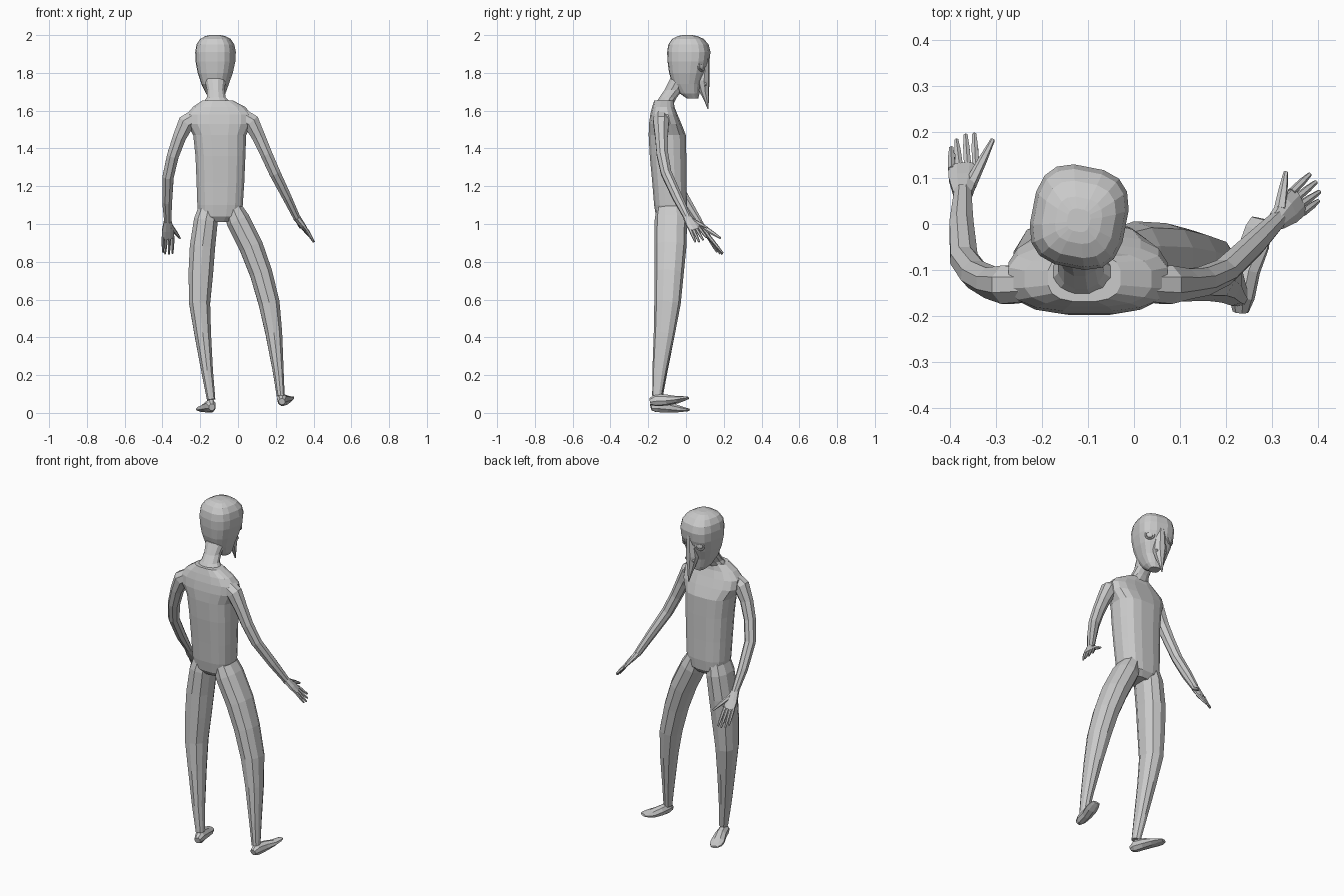
import bpy, bmesh
from math import sin, cos, pi, radians, copysign
from mathutils import Vector, Matrix


def loft(name, rings, sides=8, ref=(1, 0, 0), power=1.0, level=False, xf=None):
    """Skin rings (x, y, z, rx, ry); rings lie level or square to the path."""
    bm = bmesh.new()
    pts = [Vector(r[:3]) for r in rings]
    loops = []
    for i, r in enumerate(rings):
        t = pts[min(i + 1, len(pts) - 1)] - pts[max(i - 1, 0)]
        t = Vector((0, 0, 1)) if level else t.normalized()
        s = Vector(ref)
        s = (s - t * t.dot(s)).normalized()
        u = t.cross(s)
        loop = []
        for k in range(sides):
            a = 2 * pi * (k + 0.5) / sides
            c, d = cos(a), sin(a)
            c = copysign(abs(c) ** power, c)
            d = copysign(abs(d) ** power, d)
            loop.append(bm.verts.new(pts[i] + s * c * r[3] + u * d * r[4]))
        loops.append(loop)
    for a, b in zip(loops, loops[1:]):
        for k in range(sides):
            j = (k + 1) % sides
            bm.faces.new((a[k], a[j], b[j], b[k]))
    bm.faces.new(loops[0][::-1])
    bm.faces.new(loops[-1])
    bmesh.ops.recalc_face_normals(bm, faces=bm.faces)
    if xf:
        bm.transform(xf)
    me = bpy.data.meshes.new(name)
    bm.to_mesh(me)
    bm.free()
    ob = bpy.data.objects.new(name, me)
    bpy.context.collection.objects.link(ob)
    return ob


def hand(side, wrist, palm_end, width_dir, tips, thumb):
    """Flat palm, four fingers and a thumb; width_dir points to the thumb side."""
    w, p, d = Vector(wrist), Vector(palm_end), Vector(width_dir).normalized()
    m = w.lerp(p, 0.55)
    loft(side + "_palm", [(*w, .022, .02), (*m, .034, .016), (*p, .035, .011)], 8, d)
    for i, tip in enumerate(tips):
        base = p + d * (-.026 + i * .0175) - (p - w) * .08
        tip = Vector(tip)
        mid = base.lerp(tip, .6)
        loft(f"{side}_finger_{i + 1}",
             [(*base, .009, .01), (*mid, .008, .008), (*tip, .005, .005)], 6, d)
    b = w.lerp(p, .3) + d * .015
    t = Vector(thumb)
    loft(side + "_thumb", [(*b, .014, .014), (*b.lerp(t, .55), .011, .01),
                           (*t, .005, .005)], 6, (.3, .5, 1))


# torso, running up into the shoulders
loft("torso", [
    (-.10, -.08, 1.01, .07, .055), (-.098, -.08, 1.04, .112, .08),
    (-.095, -.082, 1.10, .122, .088), (-.093, -.088, 1.22, .128, .092),
    (-.093, -.095, 1.36, .134, .098), (-.097, -.099, 1.47, .142, .1),
    (-.10, -.11, 1.53, .175, .087), (-.10, -.117, 1.58, .175, .073),
    (-.10, -.12, 1.62, .14, .06), (-.108, -.117, 1.655, .08, .052)],
    16, power=.72, level=True)

# neck leaning forward
loft("neck", [
    (-.11, -.118, 1.63, .085, .05), (-.115, -.095, 1.67, .052, .048),
    (-.118, -.065, 1.71, .048, .05), (-.12, -.03, 1.77, .06, .055)],
    12, level=True)

# head: boxy cranium with narrow jaw, turned a little
turn = Matrix.Translation((-.12, .01, 0)) @ Matrix.Rotation(radians(-11), 4, 'Z')
loft("head", [
    (0, .025, 1.665, .03, .03), (0, .01, 1.69, .05, .05),
    (0, -.005, 1.74, .07, .075), (0, -.002, 1.80, .09, .095),
    (0, .003, 1.86, .102, .108), (0, .005, 1.91, .104, .112),
    (0, .003, 1.95, .097, .104), (0, 0, 1.98, .078, .082),
    (0, -.002, 1.995, .05, .05), (0, -.002, 2.0, .025, .025)],
    16, power=.7, level=True, xf=turn)

# long pointed nose hanging below the chin
loft("nose", [
    (0, .095, 1.90, .018, .018), (0, .09, 1.84, .03, .026),
    (0, .08, 1.76, .04, .037), (0, .088, 1.70, .024, .026),
    (0, .101, 1.65, .011, .012), (0, .108, 1.61, .003, .003)],
    8, level=True, xf=turn)

# eyes and nostrils, mirrored across the face
for s, side in ((-1, "left"), (1, "right")):
    face = turn @ Matrix.Translation((s * .062, .085, 1.835)) \
        @ Matrix.Rotation(radians(-s * 30), 4, 'Z') @ Matrix.Rotation(radians(-90), 4, 'X')
    bpy.ops.mesh.primitive_torus_add(major_segments=14, minor_segments=6,
                                     major_radius=.024, minor_radius=.005)
    bpy.context.object.name = side + "_eye_rim"
    bpy.context.object.matrix_world = face
    bpy.ops.mesh.primitive_uv_sphere_add(segments=12, ring_count=6, radius=.02)
    bpy.context.object.name = side + "_eye"
    bpy.context.object.matrix_world = face @ Matrix.Diagonal((1, 1, .5, 1))
    bpy.ops.mesh.primitive_uv_sphere_add(segments=8, ring_count=6, radius=.009)
    bpy.context.object.name = side + "_nostril"
    bpy.context.object.matrix_world = turn @ Matrix.Translation((s * .026, .098, 1.74))

# arms
loft("left_arm", [
    (-.21, -.13, 1.575, .04, .045), (-.275, -.132, 1.535, .045, .048),
    (-.31, -.128, 1.46, .036, .038), (-.345, -.11, 1.36, .033, .034),
    (-.37, -.075, 1.25, .03, .032), (-.375, 0, 1.12, .029, .028),
    (-.372, .07, 1.01, .02, .02)], 8, (0, 1, 0))
loft("right_arm", [
    (.01, -.13, 1.575, .04, .045), (.07, -.132, 1.54, .045, .048),
    (.11, -.13, 1.46, .036, .038), (.15, -.125, 1.37, .033, .034),
    (.195, -.105, 1.27, .03, .032), (.26, -.045, 1.14, .028, .026),
    (.313, .01, 1.03, .02, .02)], 8, (0, 1, 0))

# hands
hand("left_hand", (-.372, .065, 1.015), (-.37, .125, .925), (1, .1, 0),
     [(-.397, .165, .85), (-.386, .182, .842), (-.366, .193, .84), (-.347, .195, .845)],
     (-.307, .183, .925))
hand("right_hand", (.31, .006, 1.035), (.358, .05, .968), (-.45, .85, .3),
     [(.4, .05, .905), (.403, .07, .905), (.395, .091, .915), (.382, .108, .93)],
     (.33, .113, .98))

# legs
loft("left_leg", [
    (-.158, -.08, 1.08, .055, .075), (-.17, -.08, 1.02, .066, .086),
    (-.188, -.083, .88, .07, .085), (-.197, -.09, .74, .068, .078),
    (-.203, -.098, .58, .058, .07), (-.187, -.115, .42, .046, .056),
    (-.163, -.138, .22, .032, .04), (-.142, -.152, .07, .023, .026)],
    10, power=.85)
loft("right_leg", [
    (-.03, -.08, 1.09, .05, .075), (0, -.08, 1.02, .066, .086),
    (.07, -.083, .88, .066, .085), (.122, -.09, .74, .062, .078),
    (.165, -.098, .58, .058, .07), (.19, -.115, .42, .046, .056),
    (.213, -.14, .22, .03, .038), (.226, -.153, .09, .022, .026)],
    10, power=.85)

# feet, toes turned outwards
loft("left_foot", [
    (-.138, -.185, .03, .018, .018), (-.143, -.155, .037, .028, .036),
    (-.158, -.10, .031, .033, .031), (-.178, -.045, .022, .04, .02),
    (-.19, -.01, .018, .036, .012), (-.197, .015, .016, .02, .007)], 8)
loft("right_foot", [
    (.232, -.19, .06, .018, .018), (.234, -.16, .068, .028, .034),
    (.245, -.10, .068, .03, .029), (.262, -.045, .07, .034, .018),
    (.27, -.01, .076, .03, .011), (.274, .012, .08, .02, .006)], 8, (1, 0, .25))
